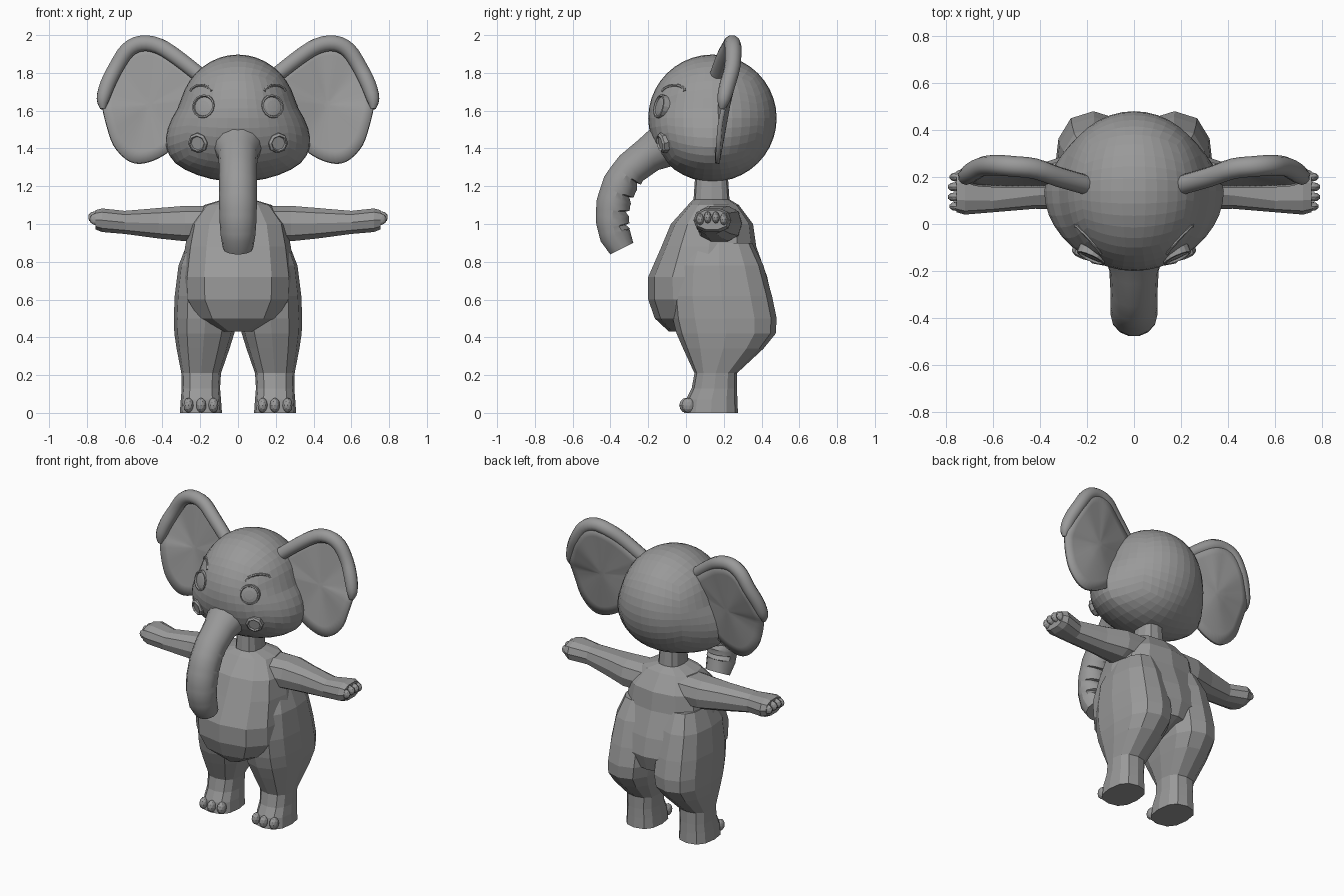
import bpy, bmesh, math
from mathutils import Vector
from mathutils.bvhtree import BVHTree

if "Cube" in bpy.data.objects:
    bpy.data.objects.remove(bpy.data.objects["Cube"])

grey = bpy.data.materials.new("elephant grey")
grey.diffuse_color = (0.32, 0.32, 0.32, 1)
grey.use_nodes = True
grey.node_tree.nodes["Principled BSDF"].inputs["Base Color"].default_value = grey.diffuse_color


def finish(name, bm, mirror=False, smooth=0):
    bmesh.ops.recalc_face_normals(bm, faces=bm.faces)
    me = bpy.data.meshes.new(name)
    bm.to_mesh(me)
    bm.free()
    me.materials.append(grey)
    if smooth:
        for p in me.polygons:
            p.use_smooth = True
        me.set_sharp_from_angle(angle=math.radians(smooth))
    ob = bpy.data.objects.new(name, me)
    bpy.context.collection.objects.link(ob)
    if mirror:
        m = ob.modifiers.new("mirror", 'MIRROR')
        m.use_mirror_merge = False
    return ob


def loft(bm, rings, caps=(True, True)):
    rows = [[bm.verts.new(p) for p in r] for r in rings]
    n = len(rows[0])
    for a, b in zip(rows, rows[1:]):
        for i in range(n):
            j = (i + 1) % n
            bm.faces.new((a[i], a[j], b[j], b[i]))
    if caps[0]:
        bm.faces.new(rows[0][::-1])
    if caps[1]:
        bm.faces.new(rows[-1])


def boxed(name, rows, axis, mirror, n=12, power=0.8):
    """Loft of rounded-box sections (position, min u, max u, min v, max v) along x or z."""
    rings = []
    for t, u0, u1, v0, v1 in rows:
        ring = []
        for i in range(n):
            c, s = math.cos(2 * math.pi * i / n), math.sin(2 * math.pi * i / n)
            u = (u0 + u1) / 2 + math.copysign(abs(c) ** power, c) * (u1 - u0) / 2
            v = (v0 + v1) / 2 + math.copysign(abs(s) ** power, s) * (v1 - v0) / 2
            ring.append((u, v, t) if axis == 'Z' else (t, u, v))
        rings.append(ring)
    bm = bmesh.new()
    loft(bm, rings)
    return finish(name, bm, mirror)


def sweep(bm, path, ref, n=12):
    """Tube through (point, side radius, front radius, front scale)."""
    rings = []
    for i, (p, rs, rf, dent) in enumerate(path):
        t = (path[min(i + 1, len(path) - 1)][0] - path[max(i - 1, 0)][0]).normalized()
        f = ref.cross(t).normalized()
        side = t.cross(f)
        ring = []
        for k in range(n):
            c, s = math.cos(2 * math.pi * k / n), math.sin(2 * math.pi * k / n)
            ring.append(p + side * rs * c + f * rf * s * (dent if s > 0.2 else 1))
        rings.append(ring)
    loft(bm, rings)


def rounded(pts, steps=3):
    """Smooth curve through the points."""
    P = [Vector(p) for p in pts]
    out = []
    for i in range(len(P) - 1):
        a, b, c, d = P[max(i - 1, 0)], P[i], P[i + 1], P[min(i + 2, len(P) - 1)]
        for k in range(steps):
            t = k / steps
            out.append(0.5 * (2 * b + (c - a) * t + (2 * a - 5 * b + 4 * c - d) * t ** 2
                              + (3 * b - a - 3 * c + d) * t ** 3))
    return out + [P[-1]]


# head: rounded cube-sphere, wider at the front of the jaw
bm = bmesh.new()
bmesh.ops.create_cube(bm, size=2)
bmesh.ops.subdivide_edges(bm, edges=bm.edges[:], cuts=9, use_grid_fill=True)
for v in bm.verts:
    d = Vector([math.tan(c * math.pi / 4) for c in v.co]).normalized()
    jaw = 0.47 * min(1, max(0, (0.2 - d.z) / 0.95))
    widen = 0.93 + jaw * (1 - 0.75 * min(1, max(0, (d.y - 0.1) / 0.6)))
    v.co = (d.x * 0.34 * widen, 0.14 + d.y * 0.34, 1.56 + d.z * 0.337)
bmesh.ops.recalc_face_normals(bm, faces=bm.faces)
head_tree = BVHTree.FromBMesh(bm)
finish("head", bm)


def on_face(x, z):
    hit, normal, _, _ = head_tree.ray_cast(Vector((x, -2, z)), Vector((0, 1, 0)))
    return hit, normal


def turned(name, x, z, profile, n, smooth=0):
    """Revolved badge standing on the head surface, turned a little forward."""
    p, nor = on_face(x, z)
    q = (nor + Vector((0, -0.35, 0))).normalized().to_track_quat('Z', 'Y')
    rings = [[p + q @ Vector((r * math.cos(2 * math.pi * k / n), r * math.sin(2 * math.pi * k / n), h))
              for k in range(n)] for r, h in profile]
    bm = bmesh.new()
    loft(bm, rings)
    finish(name, bm, True, smooth)


turned("eye", 0.18, 1.622, [(0.066, -0.03), (0.063, 0.012), (0.055, 0.014),
                            (0.051, 0.004), (0.03, 0.008), (0.008, 0.009)], 16)
turned("cheek", 0.21, 1.43, [(0.058, -0.04), (0.054, 0.012), (0.042, 0.022),
                             (0.036, 0.012), (0.018, 0.012)], 8)

# brows: small arched tubes
bm = bmesh.new()
brow = []
for i in range(8):
    a = math.pi * (0.1 + 0.8 * i / 7)
    p, _ = on_face(0.195 + 0.058 * math.cos(a), 1.69 + 0.045 * math.sin(a))
    brow.append((p, 0.008, 0.008, 1))
sweep(bm, brow, Vector((0, 1, 0)), 6)
finish("brow", bm, True)

# trunk with notched wrinkles along its front
ctrl = [(0.0, 1.49, 0.18, 0.15), (-0.12, 1.41, 0.13, 0.12), (-0.20, 1.365, 0.105, 0.098),
        (-0.29, 1.295, 0.10, 0.093), (-0.35, 1.21, 0.10, 0.095), (-0.385, 1.11, 0.10, 0.092),
        (-0.39, 1.02, 0.098, 0.09), (-0.375, 0.94, 0.092, 0.085), (-0.34, 0.87, 0.08, 0.07)]
path = []
for i, a in enumerate(ctrl):
    path.append((Vector((0, a[0], a[1])), a[2], a[3], 1))
    if i in (3, 4, 5, 6):
        b = ctrl[i + 1]
        for f, dent in ((0.4, 1), (0.45, 0.76), (0.75, 1)):
            m = [u + (w - u) * f for u, w in zip(a, b)]
            path.append((Vector((0, m[0], m[1])), m[2], m[3], dent))
bm = bmesh.new()
sweep(bm, path, Vector((1, 0, 0)), 14)
finish("trunk", bm, False, 28)

# ears: rolled rim and thin cupped flap running into its back
rim = rounded([(0.18, 0.16, 1.77, 0.042), (0.32, 0.20, 1.88, 0.043), (0.42, 0.235, 1.942, 0.044),
               (0.51, 0.245, 1.956, 0.044), (0.585, 0.25, 1.92, 0.044), (0.645, 0.245, 1.83, 0.042),
               (0.69, 0.22, 1.74, 0.042), (0.715, 0.20, 1.66, 0.035), (0.715, 0.19, 1.61, 0.014)])
bm = bmesh.new()
sweep(bm, [(r.xyz, r.w, r.w, 1) for r in rim], Vector((0, 1, 0)), 10)
finish("ear_rim", bm, True, 60)

lower = rounded([(0.715, 0.195, 1.60), (0.695, 0.18, 1.52), (0.66, 0.172, 1.42),
                 (0.595, 0.168, 1.345), (0.52, 0.165, 1.32), (0.42, 0.165, 1.35),
                 (0.33, 0.165, 1.42), (0.25, 0.16, 1.55), (0.20, 0.16, 1.68)])
edge = [r.xyz + Vector((0, 0.6 * r.w, 0)) for r in rim[:-1]] + lower
centre = Vector((0.47, 0.222, 1.63))
bm = bmesh.new()
loft(bm, [[centre.lerp(e, k) for e in edge] for k in (1, 0.8, 0.55, 0.3, 0.08)], (False, True))
ear = finish("ear_flap", bm, True, 60)
solid = ear.modifiers.new("thickness", 'SOLIDIFY')
solid.thickness = 0.025
solid.offset = 0

# torso with neck, broad back and round belly
boxed("torso", [(1.28, -0.07, 0.07, 0.05, 0.22), (1.13, -0.08, 0.08, 0.04, 0.23),
                (1.10, -0.18, 0.18, 0.01, 0.28), (1.0, -0.255, 0.255, -0.08, 0.355),
                (0.88, -0.28, 0.28, -0.13, 0.372), (0.72, -0.30, 0.30, -0.20, 0.43),
                (0.60, -0.295, 0.295, -0.20, 0.455), (0.50, -0.23, 0.23, -0.165, 0.42),
                (0.43, -0.08, 0.08, -0.09, 0.25)], 'Z', False, 12, 0.75)

# legs with heavy thighs
boxed("leg", [(0.90, 0.06, 0.268, 0.0, 0.35), (0.78, 0.03, 0.315, -0.06, 0.41),
              (0.62, 0.005, 0.335, -0.08, 0.455), (0.50, 0.005, 0.34, -0.07, 0.48),
              (0.42, 0.02, 0.337, -0.05, 0.475), (0.34, 0.045, 0.325, -0.015, 0.41),
              (0.21, 0.09, 0.30, 0.045, 0.27), (0.13, 0.095, 0.298, 0.03, 0.27),
              (0.07, 0.09, 0.303, 0.0, 0.272), (0.0, 0.085, 0.308, -0.01, 0.275)], 'Z', True)

# outstretched arms
boxed("arm", [(0.10, 0.03, 0.30, 0.90, 1.10), (0.28, 0.06, 0.295, 0.905, 1.10),
              (0.42, 0.065, 0.25, 0.92, 1.088), (0.60, 0.05, 0.21, 0.945, 1.072),
              (0.72, 0.04, 0.24, 0.955, 1.085), (0.755, 0.05, 0.225, 0.97, 1.075)], 'X', True, 10)


def nails(name, spots, size):
    bm = bmesh.new()
    for s in spots:
        made = bmesh.ops.create_icosphere(bm, subdivisions=2, radius=1)
        for v in made["verts"]:
            v.co = Vector(s) + Vector([a * b for a, b in zip(v.co, size)])
    finish(name, bm, True)


nails("toe", [(0.13, 0.012, 0.04), (0.195, 0.0, 0.04), (0.262, 0.012, 0.04)], (0.027, 0.036, 0.04))
nails("finger", [(0.753, 0.075, 1.025), (0.76, 0.115, 1.035), (0.76, 0.158, 1.035),
                 (0.753, 0.2, 1.025)], (0.034, 0.02, 0.032))
